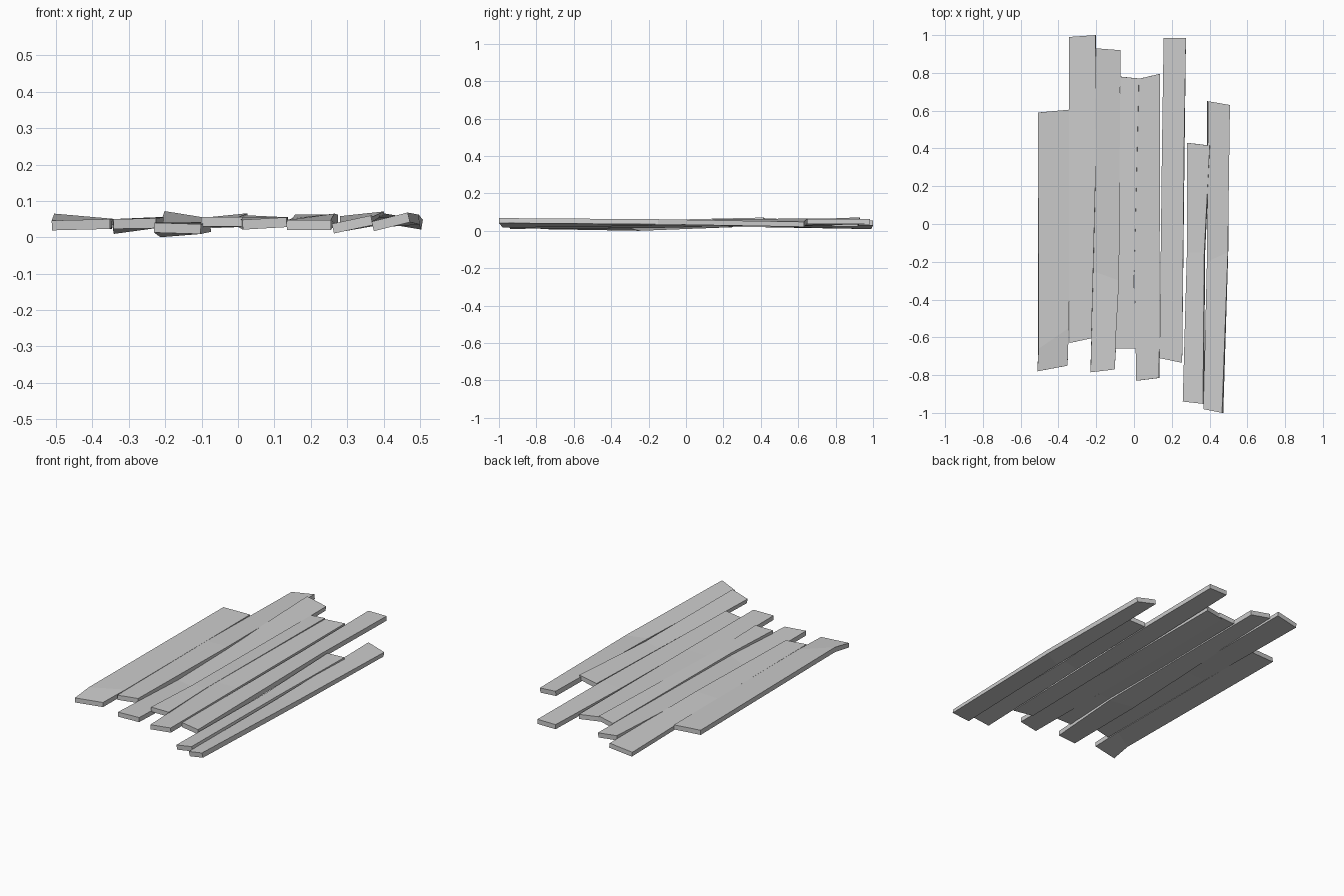
import bpy, bmesh
from mathutils import Vector

THICK = 0.027

# Each plank: (left y, right y) per station front / bend / back,
# then top-edge (left x, right x, left z, right z) per station
PLANKS = [
    ((-.78, -.75, -.66, -.55, .59, .605),
     (-.512, -.352, .046, .050), (-.505, -.345, .065, .051), (-.508, -.345, .056, .050)),
    ((-.63, -.605, .2, .2, .99, 1.0),
     (-.342, -.225, .050, .052), (-.345, -.205, .050, .055), (-.345, -.205, .036, .056)),
    ((-.785, -.77, -.25, -.3, .93, .92),
     (-.23, -.102, .040, .036), (-.216, -.077, .027, .042), (-.202, -.072, .072, .051)),
    ((-.66, -.66, -.3, -.3, .78, .77),
     (-.102, .012, .056, .056), (-.082, .0, .055, .055), (-.072, .026, .052, .066)),
    ((-.83, -.815, -.2, -.2, .765, .795),
     (.012, .133, .048, .055), (.0, .136, .055, .056), (.01, .138, .061, .055)),
    ((-.71, -.735, .4, .4, .985, .985),
     (.135, .255, .047, .047), (.148, .265, .052, .065), (.157, .275, .062, .062)),
    ((-.94, -.952, -.15, -.15, .43, .415),
     (.258, .365, .037, .060), (.280, .372, .042, .058), (.28, .401, .058, .071)),
    ((-.98, -1.0, -.2, -.15, .65, .63),
     (.367, .466, .043, .068), (.386, .497, .054, .062), (.392, .508, .067, .048)),
]


def make_plank(name, ys, *stations):
    bm = bmesh.new()
    rings = []
    for i, (xl, xr, zl, zr) in enumerate(stations):
        left = Vector((xl, ys[2 * i], zl))
        right = Vector((xr, ys[2 * i + 1], zr))
        # thickness is perpendicular to the twisted top edge
        across = Vector((xr - xl, 0, zr - zl)).normalized()
        down = Vector((across.z, 0, -across.x)) * THICK
        rings.append([bm.verts.new(p) for p in (left, right, right + down, left + down)])
    for a, b in zip(rings, rings[1:]):
        for k in range(4):
            n = (k + 1) % 4
            bm.faces.new((a[k], a[n], b[n], b[k]))
    bm.faces.new(rings[0])
    bm.faces.new(rings[-1])
    bmesh.ops.recalc_face_normals(bm, faces=bm.faces[:])
    mesh = bpy.data.meshes.new(name)
    bm.to_mesh(mesh)
    bm.free()
    bpy.context.collection.objects.link(bpy.data.objects.new(name, mesh))


# Row of warped boards, left to right
for i, (ys, *stations) in enumerate(PLANKS):
    make_plank(f"plank_{i + 1}", ys, *stations)
